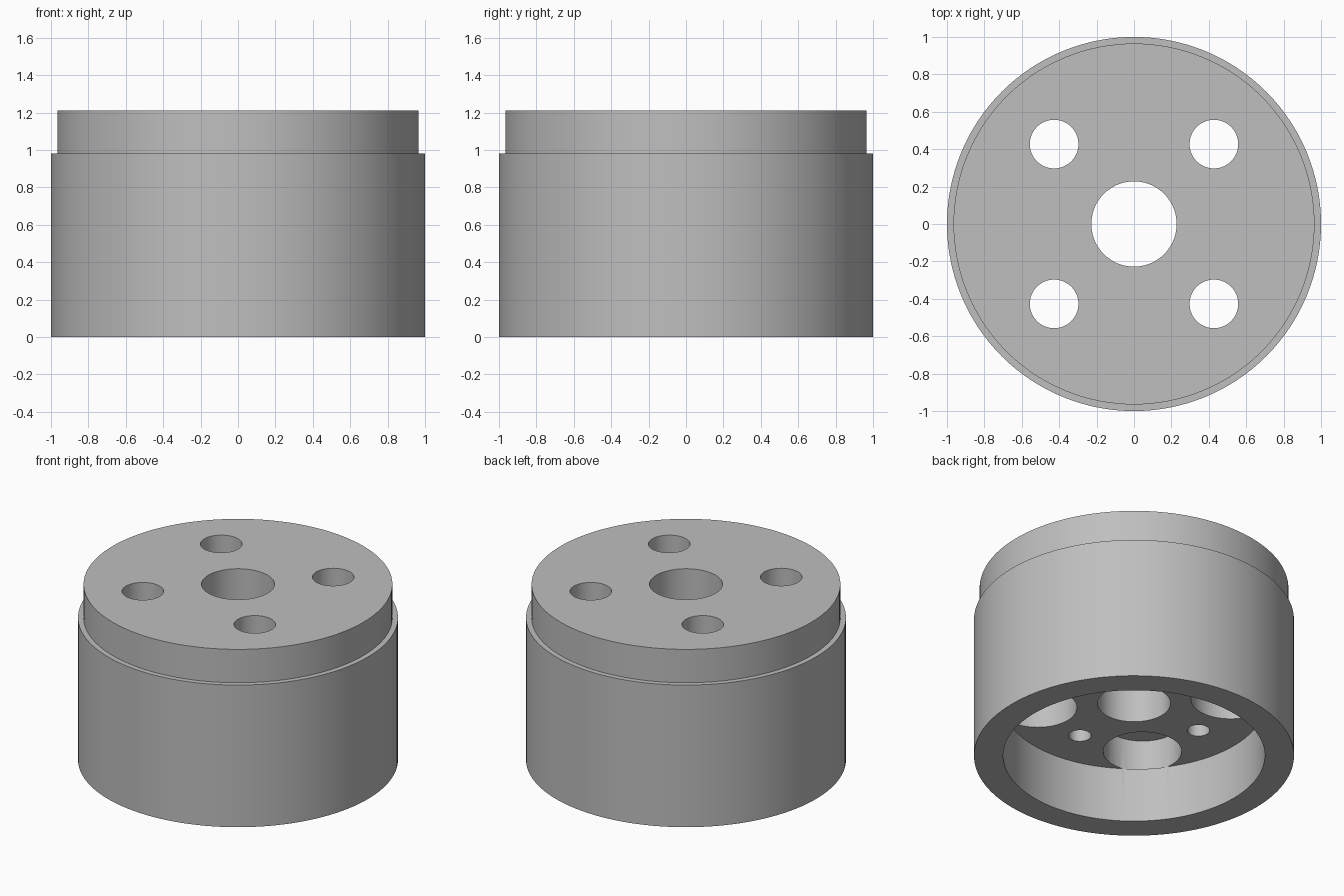
import bpy, bmesh, math
from mathutils import Vector, Matrix

cube = bpy.data.objects.get("Cube")
if cube:
    bpy.data.objects.remove(cube)

FLOOR = 0.377  # height of the recess floor
TOP = 1.21


def lathe(bm, profile, steps, centre=(0, 0), closed=False):
    """Turn an (r, z) profile around a vertical axis through centre."""
    verts = [bm.verts.new((r, 0, z)) for r, z in profile]
    pairs = list(zip(verts, verts[1:]))
    if closed:
        pairs.append((verts[-1], verts[0]))
    edges = [bm.edges.new(p) for p in pairs]
    out = bmesh.ops.spin(bm, geom=verts + edges, axis=(0, 0, 1), cent=(0, 0, 0),
                         angle=math.tau, steps=steps, use_merge=True)
    made = list({v for v in bm.verts if not v.tag})
    bmesh.ops.translate(bm, verts=made, vec=Vector((*centre, 0)))
    bmesh.ops.remove_doubles(bm, verts=made, dist=0.0001)
    for v in bm.verts:
        v.tag = True


def finish(bm, name):
    bmesh.ops.recalc_face_normals(bm, faces=bm.faces)
    mesh = bpy.data.meshes.new(name)
    bm.to_mesh(mesh)
    bm.free()
    obj = bpy.data.objects.new(name, mesh)
    bpy.context.collection.objects.link(obj)
    return obj


# Stepped hub with centre bore and underside recess
bm = bmesh.new()
lathe(bm, [(0.228, FLOOR), (0.818, FLOOR), (0.818, 0), (1, 0), (1, 0.98),
           (0.965, 0.98), (0.965, TOP), (0.228, TOP)], 128, closed=True)
hub = finish(bm, "hub_body")

# Cutters: counterbored bolt holes on the diagonals, blind screw holes on the axes
bm = bmesh.new()
low = FLOOR - 0.002
for i in range(4):
    a = i * math.pi / 2
    d = a + math.pi / 4
    lathe(bm, [(0, low), (0.245, low), (0.245, 0.594), (0.13, 0.594),
               (0.13, TOP + 0.1), (0, TOP + 0.1)], 64,
          (0.604 * math.cos(d), 0.604 * math.sin(d)))
    lathe(bm, [(0, low), (0.07, low), (0.07, 0.7), (0, 0.7)], 32,
          (0.526 * math.cos(a), 0.526 * math.sin(a)))
cutter = finish(bm, "hole_cutter")
cutter.hide_render = True

# Grey metal
grey = bpy.data.materials.new("grey_metal")
grey.use_nodes = True
colour = (0.52, 0.52, 0.52, 1)
grey.diffuse_color = colour
grey.node_tree.nodes["Principled BSDF"].inputs["Base Color"].default_value = colour
for obj in (hub, cutter):
    obj.data.materials.append(grey)

# Cut the holes, then smooth the round walls
cut = hub.modifiers.new("holes", 'BOOLEAN')
cut.operation = 'DIFFERENCE'
cut.solver = 'EXACT'
cut.object = cutter
bpy.ops.object.select_all(action='DESELECT')
bpy.context.view_layer.objects.active = hub
hub.select_set(True)
bpy.ops.object.modifier_apply(modifier=cut.name)
bpy.data.objects.remove(cutter)
bpy.ops.object.shade_smooth_by_angle(angle=math.radians(30))
